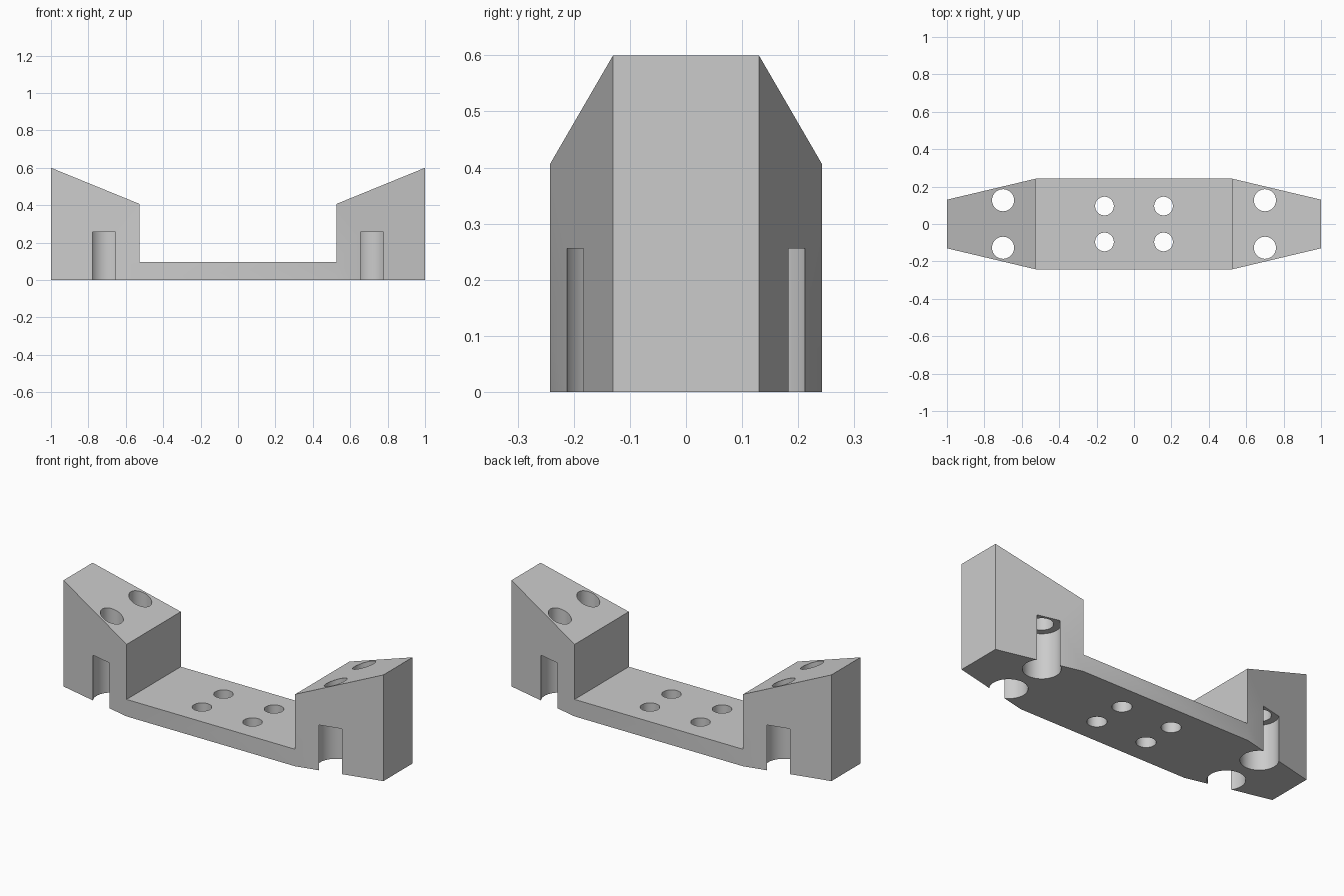
import bpy, bmesh, math

cube = bpy.data.objects.get("Cube")
if cube:
    bpy.data.objects.remove(cube, do_unlink=True)

# Dimensions
END_X, STEP_X = 1.0, 0.527
END_Y, MID_Y = 0.13, 0.242
TOP_Z, SHOULDER_Z, PLATE_Z = 0.6, 0.407, 0.096

grey = bpy.data.materials.new("plain_grey")
grey.use_nodes = True
COLOR = (0.6, 0.6, 0.6, 1)
grey.diffuse_color = COLOR
grey.node_tree.nodes["Principled BSDF"].inputs["Base Color"].default_value = COLOR


def make_body():
    """Side profile widened across y, narrowing toward both ends."""
    half = [(STEP_X, PLATE_Z), (STEP_X, SHOULDER_Z), (END_X, TOP_Z),
            (END_X, 0), (STEP_X, 0)]
    profile = half + [(-x, z) for x, z in reversed(half)]
    bm = bmesh.new()
    rows = []
    for side in (-1, 1):
        rows.append([bm.verts.new((x, side * (END_Y if abs(x) == END_X else MID_Y), z))
                     for x, z in profile])
    front, back = rows
    n = len(profile)
    # Rim faces; the underside is a single face
    for i in range(n):
        j = (i + 1) % n
        if profile[i][1] == 0 and profile[j][1] == 0:
            continue
        bm.faces.new((front[i], front[j], back[j], back[i]))
    bm.faces.new(front[3:7] + back[6:2:-1])
    # Side walls: one per block and one along the plate
    for row in rows:
        bm.faces.new(row[:5])
        bm.faces.new(row[5:])
        bm.faces.new((row[0], row[4], row[5], row[9]))
    bmesh.ops.recalc_face_normals(bm, faces=bm.faces)
    mesh = bpy.data.meshes.new("bracket_body")
    bm.to_mesh(mesh)
    bm.free()
    obj = bpy.data.objects.new("bracket_body", mesh)
    bpy.context.collection.objects.link(obj)
    mesh.materials.append(grey)
    return obj


def drill(body, x, y, radius, top):
    """Bore a round hole from below the body up to the given height."""
    bottom = -0.1
    bpy.ops.mesh.primitive_cylinder_add(vertices=64, radius=radius, depth=top - bottom,
                                        location=(x, y, (top + bottom) / 2))
    cutter = bpy.context.object
    cutter.name = "hole_cutter"
    cutter.hide_render = True
    cutter.data.materials.append(grey)
    mod = body.modifiers.new("hole", "BOOLEAN")
    mod.operation, mod.solver, mod.object = "DIFFERENCE", "EXACT", cutter
    bpy.context.view_layer.objects.active = body
    bpy.ops.object.modifier_apply(modifier=mod.name)
    bpy.data.objects.remove(cutter, do_unlink=True)


body = make_body()
for sx in (-1, 1):
    for sy in (-1, 1):
        # Plate hole, wide screw-head recess, block through hole
        drill(body, sx * 0.158, sy * 0.096, 0.05, 0.3)
        drill(body, sx * 0.7, sy * 0.127, 0.096, 0.256)
        drill(body, sx * 0.7, sy * 0.127, 0.059, 0.8)

# Smooth bores, crisp edges
bpy.ops.object.select_all(action="DESELECT")
body.select_set(True)
bpy.context.view_layer.objects.active = body
bpy.ops.object.shade_smooth_by_angle(angle=math.radians(30))
